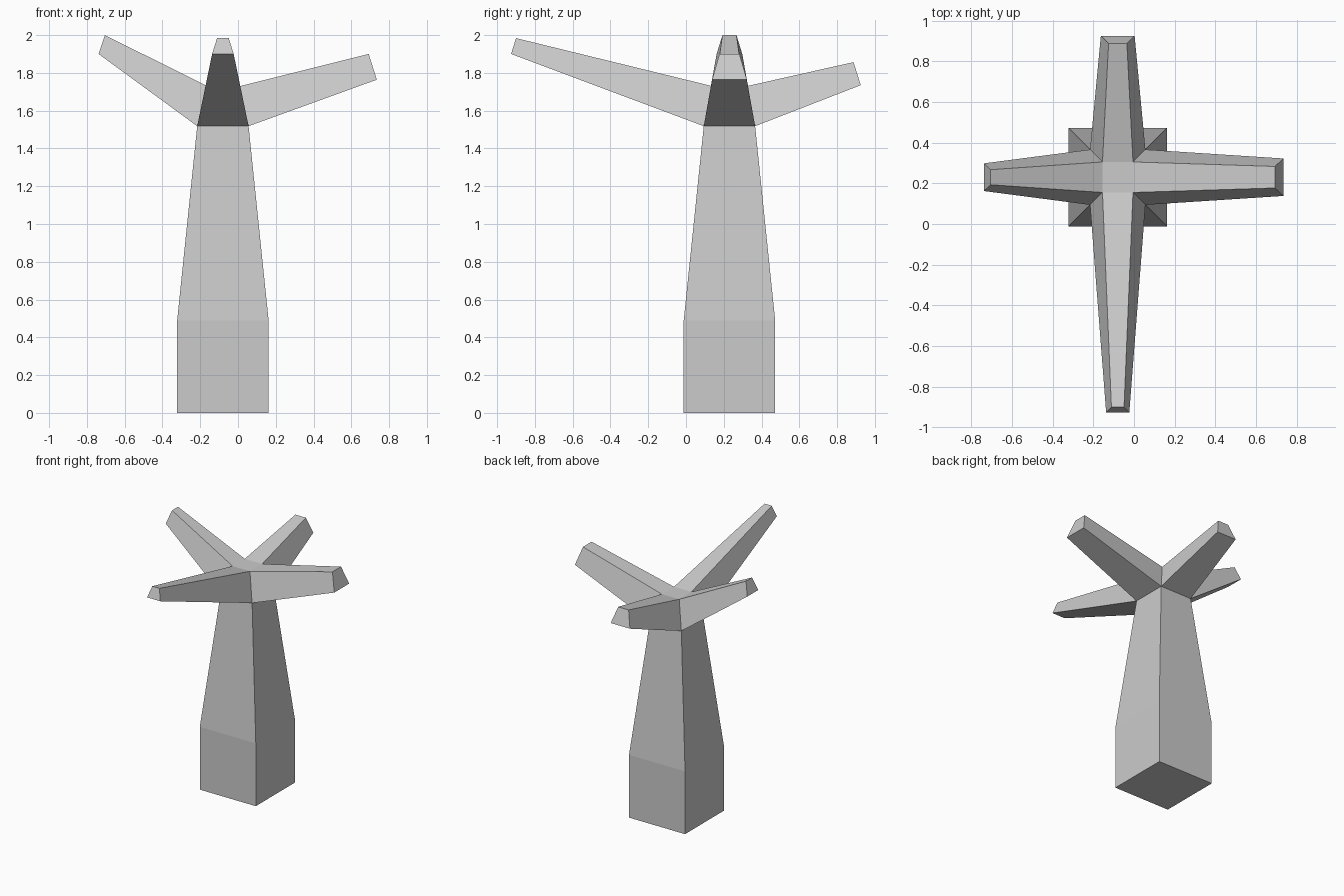
import bpy, bmesh
from mathutils import Vector

if "Cube" in bpy.data.objects:
    bpy.data.objects.remove(bpy.data.objects["Cube"])

CENTRE = Vector((-0.08, 0.23, 0))
bm = bmesh.new()


def square(half, z):
    """Four corners, counter-clockwise from front-left."""
    return [bm.verts.new(CENTRE + Vector((sx * half, sy * half, z)))
            for sx, sy in ((-1, -1), (1, -1), (1, 1), (-1, 1))]


def bridge(a, b):
    for i in range(4):
        j = (i + 1) % 4
        bm.faces.new((a[i], a[j], b[j], b[i]))


# Trunk: square block, long taper, small tapered hub on top
base, shoulder, neck, crown = [square(h, z) for h, z in
                               ((0.242, 0), (0.242, 0.49), (0.136, 1.518), (0.075, 1.726))]
bridge(base, shoulder)
bridge(shoulder, neck)
bm.faces.new(base[::-1])
bm.faces.new(crown)


# Branches: each grows from one side of the hub to a slanted tip
# (reach, height, half width) of the lower and upper tip edges
def branch(side, low, high):
    out = [Vector((0, -1, 0)), Vector((1, 0, 0)), Vector((0, 1, 0)), Vector((-1, 0, 0))][side]
    across = Vector((-out.y, out.x, 0))
    i, j = side, (side + 1) % 4
    root = [neck[i], neck[j], crown[j], crown[i]]
    tip = []
    for (reach, z, half), signs in ((low, (-1, 1)), (high, (1, -1))):
        mid = CENTRE - out * CENTRE.dot(out) + out * reach + Vector((0, 0, z))
        tip += [bm.verts.new(mid + across * half * s) for s in signs]
    bridge(root, tip)
    bm.faces.new(tip)


branch(0, (0.926, 1.90, 0.057), (0.90, 1.984, 0.031))   # front
branch(1, (0.735, 1.764, 0.092), (0.692, 1.90, 0.053))  # right
branch(2, (0.925, 1.735, 0.083), (0.887, 1.857, 0.045)) # back
branch(3, (0.738, 1.90, 0.068), (0.705, 2.00, 0.037))   # left

bmesh.ops.recalc_face_normals(bm, faces=bm.faces[:])
mesh = bpy.data.meshes.new("branching_trunk")
bm.to_mesh(mesh)
bm.free()
bpy.context.collection.objects.link(bpy.data.objects.new("branching_trunk", mesh))
